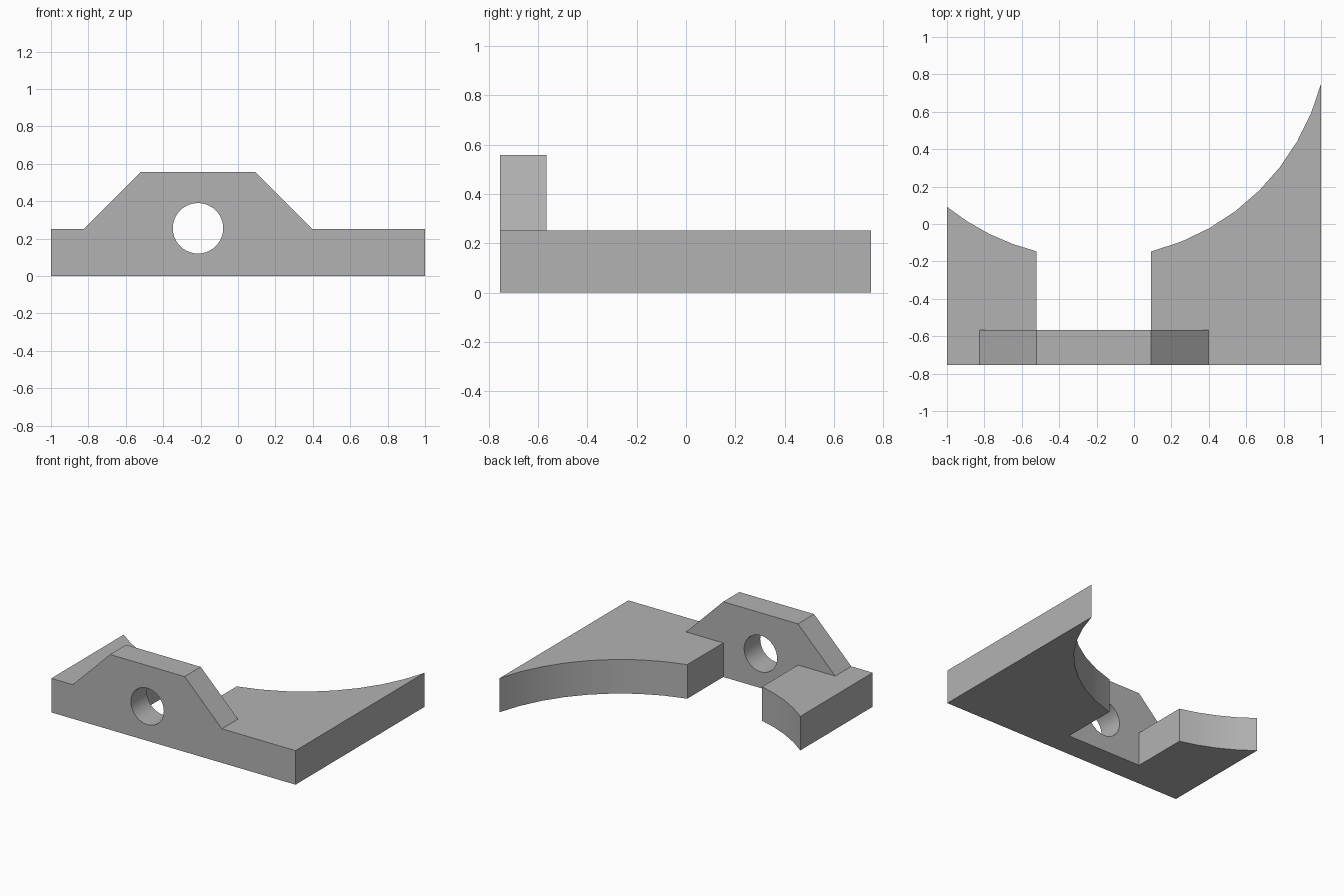
import bpy, bmesh, math
from mathutils import Vector

cube = bpy.data.objects.get("Cube")
if cube:
    bpy.data.objects.remove(cube, do_unlink=True)

FRONT, WALL_BACK = -0.755, -0.567
GAP_L, GAP_R, MID = -0.52, 0.092, -0.214
SLAB_TOP, WALL_TOP = 0.252, 0.557

grey = bpy.data.materials.new("plain grey")
grey.use_nodes = True
colour = (0.45, 0.45, 0.45, 1)
grey.diffuse_color = colour
grey.node_tree.nodes["Principled BSDF"].inputs["Base Color"].default_value = colour


def prism(name, points, sweep):
    """Extrude a closed outline along the sweep vector."""
    bm = bmesh.new()
    face = bm.faces.new([bm.verts.new(p) for p in points])
    grown = bmesh.ops.extrude_face_region(bm, geom=[face])["geom"]
    bmesh.ops.translate(bm, vec=Vector(sweep),
                        verts=[g for g in grown if isinstance(g, bmesh.types.BMVert)])
    bmesh.ops.recalc_face_normals(bm, faces=bm.faces)
    mesh = bpy.data.meshes.new(name)
    bm.to_mesh(mesh)
    bm.free()
    mesh.materials.append(grey)
    obj = bpy.data.objects.new(name, mesh)
    bpy.context.collection.objects.link(obj)
    return obj


def arc(x0, x1, steps):
    """Points on the concave rear edge between two x positions."""
    radius, centre_y = 1.2556, 1.071
    a0, a1 = (math.asin((x - MID) / radius) for x in (x0, x1))
    angles = [a0 + (a1 - a0) * i / steps for i in range(steps + 1)]
    return [(MID + radius * math.sin(a), centre_y - radius * math.cos(a), 0) for a in angles]


def combine(target, tool, operation):
    mod = target.modifiers.new(operation, 'BOOLEAN')
    mod.operation, mod.solver, mod.object = operation, 'EXACT', tool
    bpy.context.view_layer.objects.active = target
    bpy.ops.object.modifier_apply(modifier=mod.name)
    bpy.data.objects.remove(tool, do_unlink=True)


# Base plate: two curved wings joined by a narrow bridge
plan = ([(-1, FRONT, 0), (1, FRONT, 0)] + arc(1, GAP_R, 8)
        + [(GAP_R, WALL_BACK, 0), (GAP_L, WALL_BACK, 0)] + arc(GAP_L, -1, 4))
bracket = prism("bracket", plan, (0, 0, SLAB_TOP))

# Upright lug with sloped shoulders
outline = [(-0.825, SLAB_TOP), (GAP_L, WALL_TOP), (GAP_R, WALL_TOP),
           (0.397, SLAB_TOP), (GAP_R, 0.1), (GAP_L, 0.1)]
lug = prism("lug", [(x, FRONT, z) for x, z in outline], (0, WALL_BACK - FRONT, 0))
combine(bracket, lug, 'UNION')

# Round bolt hole through the lug
ring = [i * math.tau / 40 for i in range(40)]
hole = prism("hole_cutter", [(MID + 0.135 * math.cos(a), FRONT - 0.1, 0.255 + 0.135 * math.sin(a))
                             for a in ring], (0, 0.4, 0))
hole.hide_render = True
combine(bracket, hole, 'DIFFERENCE')

# Smooth the curved walls, keep corners sharp
bpy.ops.object.select_all(action='DESELECT')
bracket.select_set(True)
bpy.context.view_layer.objects.active = bracket
bpy.ops.object.shade_smooth_by_angle(angle=math.radians(25))
